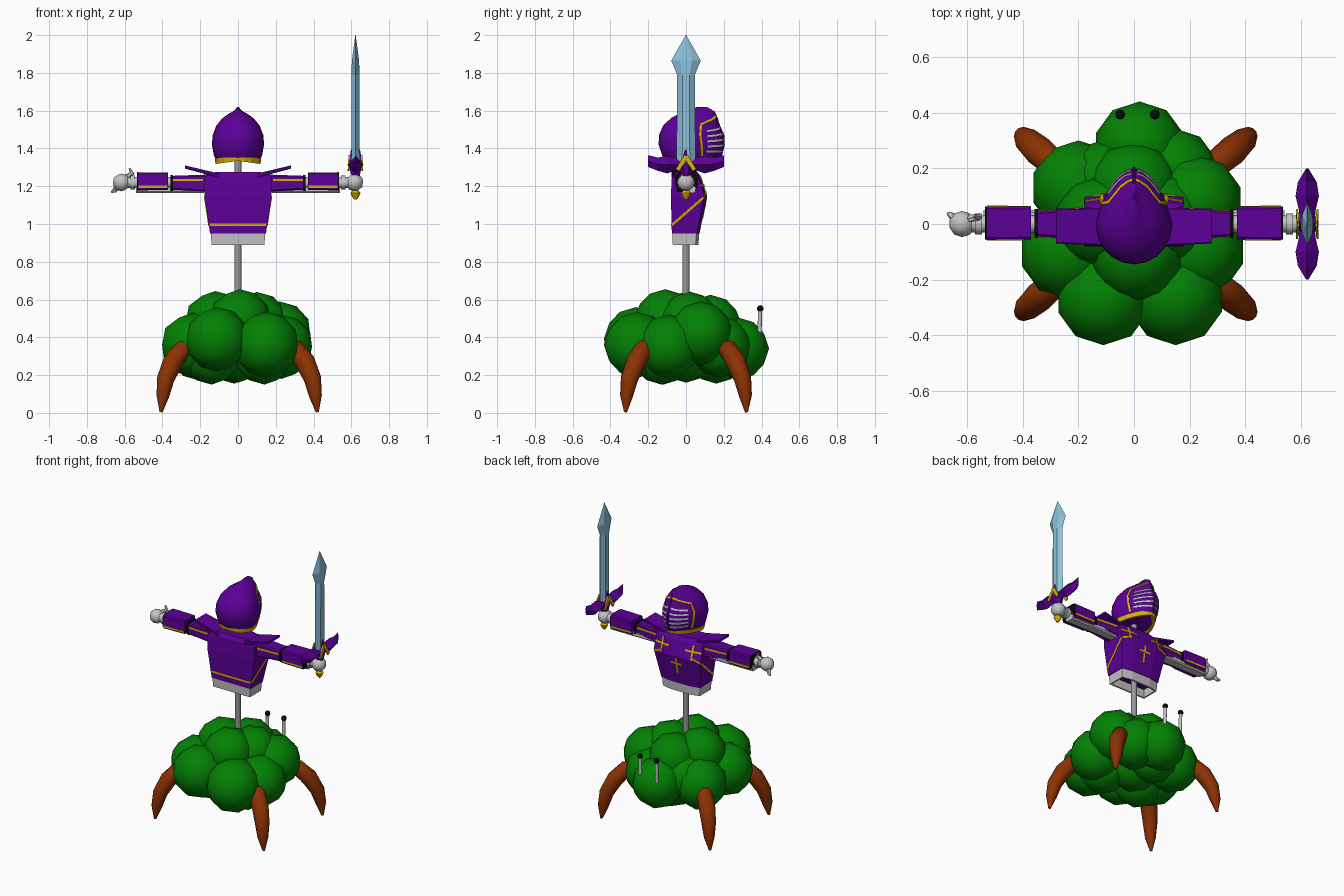
import bpy, bmesh, math
from mathutils import Vector, Matrix

if "Cube" in bpy.data.objects:
    bpy.data.objects.remove(bpy.data.objects["Cube"])

def material(name, *rgb):
    m = bpy.data.materials.new(name)
    m.use_nodes = True
    m.diffuse_color = (*rgb, 1)
    m.node_tree.nodes["Principled BSDF"].inputs["Base Color"].default_value = (*rgb, 1)
    return m

GREEN = material("leaf green", 0.001, 0.22, 0.001)
PURPLE = material("royal purple", 0.11, 0.0, 0.32)
BROWN = material("bark brown", 0.26, 0.032, 0.001)
GOLD = material("gold", 0.68, 0.45, 0.0)
SILVER = material("silver", 0.55, 0.55, 0.55)
STEEL = material("pole grey", 0.32, 0.32, 0.32)
BLADE = material("blade blue", 0.26, 0.53, 0.7)
BLACK = material("black", 0.003, 0.003, 0.004)

def finish(name, bm, mat, smooth=0):
    bmesh.ops.recalc_face_normals(bm, faces=bm.faces)
    mesh = bpy.data.meshes.new(name)
    bm.to_mesh(mesh)
    bm.free()
    mesh.materials.append(mat)
    ob = bpy.data.objects.new(name, mesh)
    bpy.context.collection.objects.link(ob)
    if smooth:
        bpy.ops.object.select_all(action="DESELECT")
        ob.select_set(True)
        bpy.context.view_layer.objects.active = ob
        bpy.ops.object.shade_smooth_by_angle(angle=math.radians(smooth))
    return ob

def loft(name, rings, mat, smooth=0, cap=True):
    """Skin a stack of equal-length point rings."""
    bm = bmesh.new()
    rows = [[bm.verts.new(p) for p in ring] for ring in rings]
    for a, b in zip(rows, rows[1:]):
        for i in range(len(a)):
            bm.faces.new((a[i - 1], a[i], b[i], b[i - 1]))
    if cap:
        bm.faces.new(rows[0])
        bm.faces.new(rows[-1])
    return finish(name, bm, mat, smooth)

def along(path):
    """Points of a path with their directions."""
    pts = [Vector(p) for p in path]
    return [(p, (pts[min(i + 1, len(pts) - 1)] - pts[max(i - 1, 0)]).normalized())
            for i, p in enumerate(pts)]

def tube(name, path, radii, mat, sides=12, smooth=40):
    """Round section swept along a path; radii is one number or one per point."""
    rings = []
    for i, (p, d) in enumerate(along(path)):
        r = radii[i] if isinstance(radii, list) else radii
        u = d.cross(Vector((0, 1, 0))).normalized() * r
        rings.append([p + Matrix.Rotation(math.tau * k / sides, 3, d) @ u for k in range(sides)])
    loft(name, rings, mat, smooth)

def ribbon(name, path, normal=None, mat=GOLD, width=0.013):
    """Thin flat strip; without a normal it faces away from the helmet centre."""
    rings = []
    for p, d in along(path):
        n = (Vector(normal) if normal else p - Vector((0, 0.02, 1.42))).normalized()
        side = d.cross(n).normalized() * width / 2
        up, down = n * 0.003, n * -0.005
        rings.append([p + side + up, p - side + up, p - side + down, p + side + down])
    loft(name, rings, mat)

def balls(name, spots, mat):
    bm = bmesh.new()
    for x, y, z, r in spots:
        bmesh.ops.create_icosphere(bm, subdivisions=2, radius=r, matrix=Matrix.Translation((x, y, z)))
    finish(name, bm, mat, 50)

# Bush: clustered leaf balls
balls("bush", [
    (0.02, 0.275, 0.34, 0.165), (-0.11, -0.265, 0.39, 0.17), (0.15, -0.26, 0.36, 0.175),
    (-0.24, -0.1, 0.36, 0.17), (-0.2, 0.13, 0.34, 0.17), (0.23, -0.09, 0.35, 0.17),
    (0.22, 0.08, 0.42, 0.17), (0.14, 0.18, 0.35, 0.165), (-0.1, 0.15, 0.37, 0.155),
    (0.01, -0.11, 0.49, 0.165), (-0.12, 0.01, 0.48, 0.165), (0.1, 0.02, 0.475, 0.165),
    (0, 0.13, 0.46, 0.165), (0, 0, 0.33, 0.17), (0.14, -0.13, 0.31, 0.16),
    (-0.14, -0.12, 0.31, 0.16), (-0.02, 0.16, 0.31, 0.155)], GREEN)

# Root legs
LEG = [(0.25, 0.19, 0.35), (0.3, 0.22, 0.34), (0.355, 0.265, 0.27),
       (0.395, 0.3, 0.18), (0.41, 0.315, 0.09), (0.42, 0.32, 0.004)]
for sx, side in ((1, "left"), (-0.97, "right")):
    for sy, end in ((-1, "front"), (1, "back")):
        tube(f"{side}_{end}_leg", [(sx * x, sy * y, z) for x, y, z in LEG],
             [0.04, 0.05, 0.054, 0.046, 0.034, 0.008], BROWN, 12, 60)

# Eye stalks and pole
for x, side in ((0.075, "left"), (-0.05, "right")):
    tube(f"{side}_eye_stalk", [(x, 0.388, 0.4), (x, 0.393, 0.55)], 0.011, SILVER)
    balls(f"{side}_eye", [(x, 0.393, 0.552, 0.018)], BLACK)
tube("pole", [(0, 0, 0.5), (0, 0, 1.4)], 0.019, STEEL)

# Torso and open skirt
def chest(z, w, yb, yf):
    return [(-w, yb, z), (w, yb, z), (w, yf - 0.015, z),
            (w * 0.5, yf, z), (-w * 0.5, yf, z), (-w, yf - 0.015, z)]

loft("torso", [chest(0.95, 0.148, -0.075, 0.072), chest(1.15, 0.178, -0.08, 0.112),
               chest(1.25, 0.178, -0.075, 0.08), chest(1.275, 0.12, -0.06, 0.06)], PURPLE)
skirt = loft("skirt", [chest(0.89, 0.14, -0.07, 0.066), chest(0.952, 0.144, -0.073, 0.07)],
             SILVER, cap=False)
skirt.modifiers.new("wall", "SOLIDIFY").thickness = 0.013

# Gold torso trim
ribbon("back_belt", [(-0.152, -0.076, 0.995), (0.152, -0.076, 0.995)], (0, -1, 0))
ribbon("chest_cross_upright", [(0, 0.088, 1.03), (0, 0.109, 1.14)], (0, 1, -0.2))
ribbon("chest_cross_bar", [(-0.042, 0.103, 1.1), (0.042, 0.103, 1.1)], (0, 1, -0.2))
for s, side in ((1, "left"), (-1, "right")):
    ribbon(f"{side}_sash", [(s * 0.155, -0.075, 0.995), (s * 0.177, 0.092, 1.14)], (s, 0, -0.15))
    ribbon(f"{side}_chest_sash", [(s * 0.175, 0.095, 1.142), (s * 0.115, 0.106, 1.165)], (s * 0.15, 1, 0))
    ribbon(f"{side}_breast_cross_upright",
           [(s * 0.115, 0.108, 1.15), (s * 0.115, 0.077, 1.248)], (s * 0.15, 1, 0.32))
    ribbon(f"{side}_breast_cross_bar", [(s * x, y, 1.205) for x, y in
           ((0.06, 0.095), (0.09, 0.095), (0.176, 0.081))], (s * 0.1, 1, 0.32))

# Arm boxes: part, material, chamfer, then (x, back, front, bottom, top) at both ends
ARM = [("upper_sleeve", PURPLE, 0.008, (0.15, -0.055, 0.06, 1.17, 1.262), (0.35, -0.045, 0.045, 1.182, 1.255)),
       ("elbow", BLACK, 0.015, (0.345, -0.05, 0.053, 1.175, 1.26), (0.358, -0.05, 0.053, 1.175, 1.26)),
       ("forearm_sleeve", PURPLE, 0.008, (0.37, -0.055, 0.062, 1.18, 1.272), (0.53, -0.057, 0.063, 1.178, 1.274)),
       ("cuff_lining", BLACK, 0.015, (0.528, -0.055, 0.062, 1.178, 1.274), (0.535, -0.055, 0.062, 1.178, 1.274)),
       ("arm_plate", SILVER, 0.008, (0.18, -0.015, 0.05, 1.165, 1.2), (0.54, -0.015, 0.05, 1.165, 1.2)),
       ("shoulder_plate", PURPLE, 0.004, (0.1, -0.078, 0.058, 1.245, 1.267), (0.28, -0.07, 0.055, 1.293, 1.31))]
for s, side in ((1, "left"), (-1, "right")):
    for part, mat, c, *ends in ARM:
        loft(f"{side}_{part}", [[(s * x, y, z) for y, z in (
            (a + c, lo), (b - c, lo), (b, lo + c), (b, hi - c),
            (b - c, hi), (a + c, hi), (a, hi - c), (a, lo + c))] for x, a, b, lo, hi in ends], mat)
    tube(f"{side}_arm_rod", [(s * 0.15, 0, 1.22), (s * 0.6, 0, 1.22)], 0.03, SILVER)
    tube(f"{side}_wrist", [(s * 0.545, 0, 1.22), (s * 0.57, 0, 1.22)], 0.037, SILVER)
    for end, a, b, c, d in (("back", -0.0533, -0.0453, -0.055, -0.057),
                            ("front", 0.0574, 0.0454, 0.062, 0.063)):
        ribbon(f"{side}_{end}_upper_trim", [(s * 0.185, a, 1.233), (s * 0.345, b, 1.233)], (0, a, 0))
        ribbon(f"{side}_{end}_forearm_trim", [(s * 0.372, c, 1.196), (s * 0.528, d, 1.196)], (0, a, 0))
    balls(f"{side}_hand", [(s * 0.617, 0, 1.22, 0.047)], SILVER)

# Fingers on the empty hand
FINGERS = {"right_thumb": [(-0.59, 0.02, 1.25), (-0.56, 0.025, 1.27), (-0.575, 0.03, 1.295)],
           "right_finger": [(-0.64, 0.015, 1.2), (-0.655, 0.03, 1.175), (-0.67, 0.04, 1.17)]}
for name, path in FINGERS.items():
    tube(name, path, [0.014, 0.013, 0.005], SILVER, 6)

# Helmet: height, half width, middle y, back y, front y
LEVELS = [(1.335, 0.112, 0, -0.105, 0.16), (1.36, 0.127, 0, -0.125, 0.185), (1.42, 0.138, 0, -0.145, 0.2),
          (1.47, 0.134, 0, -0.143, 0.198), (1.52, 0.115, 0.01, -0.122, 0.175),
          (1.56, 0.083, 0.03, -0.08, 0.163), (1.585, 0.046, 0.05, -0.035, 0.153),
          (1.6, 0.02, 0.07, 0.0, 0.145), (1.62, 0.004, 0.09, 0.06, 0.11)]

def helm(angle, z, flip=1):
    """Point on the helmet; 90 degrees is the face ridge."""
    k = max(i for i, level in enumerate(LEVELS[:-1]) if level[0] <= z)
    f = (z - LEVELS[k][0]) / (LEVELS[k + 1][0] - LEVELS[k][0])
    w, mid, back, front = (a + (b - a) * f for a, b in zip(LEVELS[k][1:], LEVELS[k + 1][1:]))
    c, s = math.cos(math.radians(angle)), math.sin(math.radians(angle))
    return (flip * w * c * (1 - 0.25 * max(s, 0)), mid + abs(s) * ((front if s > 0 else back) - mid), z)

loft("helmet", [[helm(18 * i, level[0]) for i in range(20)] for level in LEVELS], PURPLE, 50)
rim = [[(x * grow, y * grow, z + lift - 0.016 * abs(x) / 0.12)
        for x, y, z in (helm(18 * i, 1.35) for i in range(20))]
       for grow, lift in ((1.02, 0.012), (0.98, -0.016), (0.84, -0.012), (0.84, 0.01))]
loft("helmet_rim", rim + rim[:1], GOLD, cap=False)

# Visor border, breathing slits and ridge
for side, flip in (("left", 1), ("right", -1)):
    ribbon(f"{side}_visor_border", [helm(a, z, flip) for a, z in (
        (27, 1.36), (24, 1.42), (22, 1.47), (24, 1.525), (50, 1.55), (70, 1.565), (90, 1.572))])
    for i in range(5):
        h = 1.385 + 0.026 * i
        ribbon(f"{side}_visor_slit_{i}", [helm(a, h + 0.0002 * (a - 34) * i / 2, flip)
                                          for a in (34, 46, 58, 70, 84)], None, SILVER, 0.011)
tube("visor_ridge", [helm(90, z) for z in (1.36, 1.42, 1.47, 1.52, 1.56, 1.595)], 0.006, PURPLE, 6)

# Sword blade
SX = 0.622

def blade_ring(z, wide, thick):
    return [(SX, -wide, z), (SX + thick, -wide * 0.4, z), (SX + thick, wide * 0.4, z),
            (SX, wide, z), (SX - thick, wide * 0.4, z), (SX - thick, -wide * 0.4, z)]

loft("blade", [blade_ring(1.33, 0.05, 0.022), blade_ring(1.79, 0.047, 0.022),
               blade_ring(1.865, 0.078, 0.019), blade_ring(2.0, 0.001, 0.001)], BLADE)

# Winged guard, collar, grip and pommel
WING = [(0, 1.285, 1.335, 0.026), (0.05, 1.285, 1.345, 0.03), (0.1, 1.268, 1.36, 0.042),
        (0.15, 1.282, 1.352, 0.034), (0.2, 1.302, 1.364, 0.004)]
for s, end in ((1, "back"), (-1, "front")):
    loft(f"{end}_guard_wing", [[(SX - t, s * y, (a + b) / 2), (SX, s * y, a), (SX + t, s * y, (a + b) / 2),
                                (SX, s * y, b)] for y, a, b, t in WING], PURPLE)
    for f, face in ((1, "left"), (-1, "right")):
        ribbon(f"{end}_{face}_guard_chevron", [(SX + f * 0.034, 0, 1.36), (SX + f * 0.038, s * 0.045, 1.285)],
               (f, 0, 0), GOLD, 0.022)
loft("guard_collar", [blade_ring(1.25, 0.022, 0.022), blade_ring(1.32, 0.045, 0.036),
                      blade_ring(1.395, 0.004, 0.024)], PURPLE)
tube("grip", [(SX, 0, 1.16), (SX, 0, 1.28)], 0.015, PURPLE)
tube("pommel", [(SX, 0, z) for z in (1.13, 1.148, 1.165, 1.18)], [0.008, 0.02, 0.026, 0.014], GOLD, 8)
